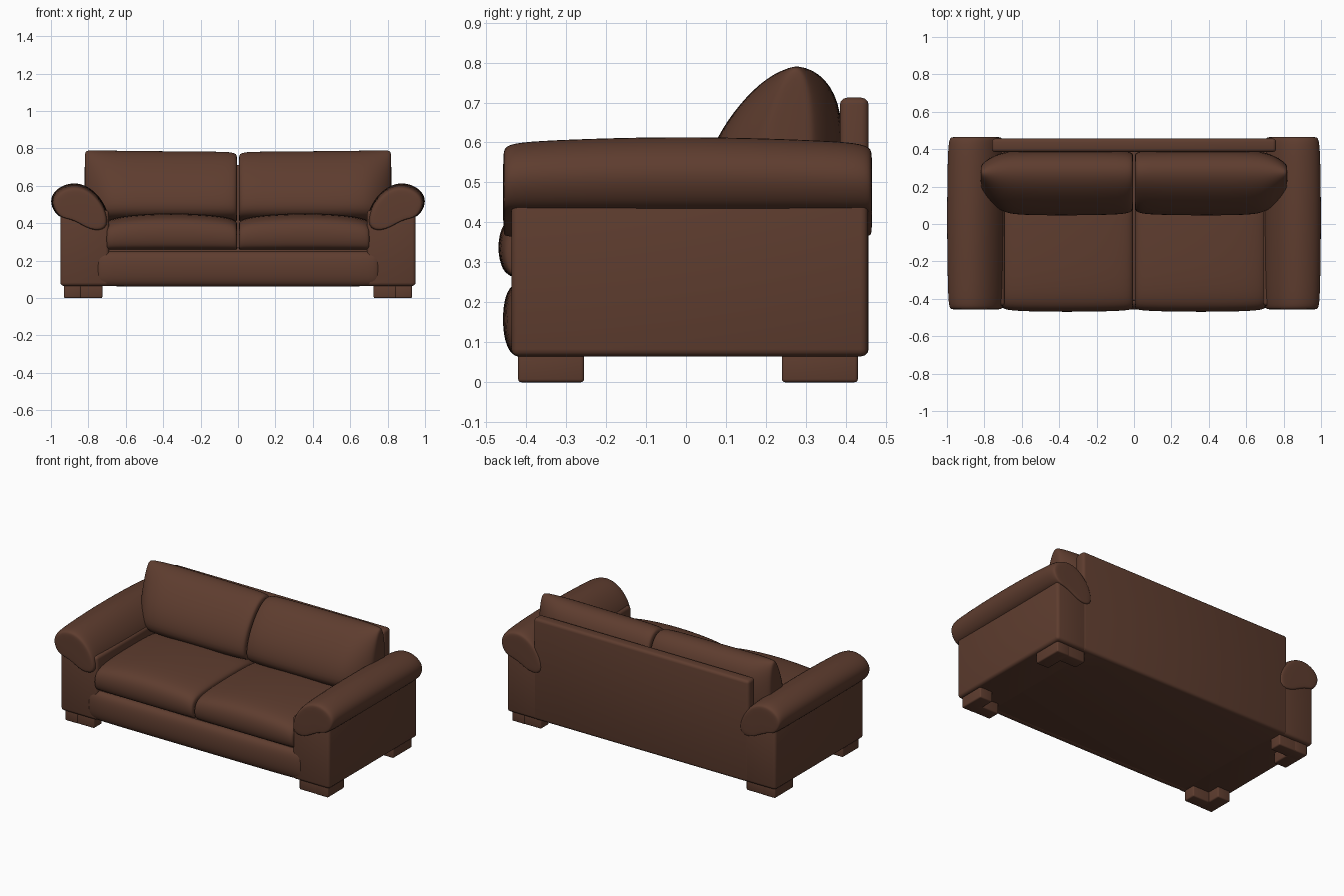
import bpy, bmesh, math

if "Cube" in bpy.data.objects:
    bpy.data.objects.remove(bpy.data.objects["Cube"])

leather = bpy.data.materials.new("brown leather")
leather.diffuse_color = (0.112, 0.046, 0.028, 1)
leather.use_nodes = True
leather.node_tree.nodes["Principled BSDF"].inputs["Base Color"].default_value = leather.diffuse_color


def finish(name, bm, angle):
    bmesh.ops.recalc_face_normals(bm, faces=bm.faces)
    me = bpy.data.meshes.new(name)
    bm.to_mesh(me)
    bm.free()
    me.materials.append(leather)
    ob = bpy.data.objects.new(name, me)
    bpy.context.collection.objects.link(ob)
    bpy.ops.object.select_all(action='DESELECT')
    bpy.context.view_layer.objects.active = ob
    ob.select_set(True)
    bpy.ops.object.shade_smooth_by_angle(angle=math.radians(angle))
    return ob


def box(name, lo, hi, bevel):
    bm = bmesh.new()
    bmesh.ops.create_cube(bm, size=1)
    for v in bm.verts:
        v.co = [(a + b) / 2 + c * (b - a) for a, b, c in zip(lo, hi, v.co)]
    bmesh.ops.bevel(bm, geom=bm.edges[:], offset=bevel, segments=3,
                    profile=0.5, affect='EDGES')
    return finish(name, bm, 40)


def loft(name, profile, stations, centre, axis, side=1):
    """Skin a closed profile through stations (position, width scale, height scale)."""
    bm = bmesh.new()
    rings = []
    for pos, sw, sh in stations:
        ring = []
        for u, z in profile:
            w = centre[0] + (u - centre[0]) * sw
            h = centre[1] + (z - centre[1]) * sh
            co = (pos * side, w, h) if axis == 'x' else (w * side, pos, h)
            ring.append(bm.verts.new(co))
        rings.append(ring)
    n = len(profile)
    for a, b in zip(rings, rings[1:]):
        for i in range(n):
            j = (i + 1) % n
            bm.faces.new((a[i], a[j], b[j], b[i]))
    bm.faces.new(rings[0])
    bm.faces.new(rings[-1])
    ob = finish(name, bm, 180)
    sub = ob.modifiers.new("soften", 'SUBSURF')
    sub.levels = sub.render_levels = 2
    return ob


# Plinth with a padded front rail
box("base", (-0.72, -0.41, 0.065), (0.72, 0.44, 0.27), 0.01)
rail = [(-0.41, 0.062), (-0.435, 0.066), (-0.454, 0.10), (-0.46, 0.16),
        (-0.453, 0.22), (-0.43, 0.252), (-0.38, 0.255), (-0.37, 0.064)]
loft("front_rail", rail, [(-0.76, 0.6, 0.9), (-0.74, 0.9, 1), (-0.6, 1, 1), (0, 1, 1),
                          (0.6, 1, 1), (0.74, 0.9, 1), (0.76, 0.6, 0.9)],
     (-0.38, 0.16), 'x')

# Flat outer back
box("back_panel", (-0.76, 0.385, 0.065), (0.76, 0.457, 0.712), 0.018)

arm_roll = [(0.685, 0.36), (0.69, 0.45), (0.725, 0.525), (0.785, 0.59), (0.86, 0.62),
            (0.93, 0.608), (0.985, 0.572), (1.006, 0.52), (0.985, 0.462),
            (0.95, 0.428), (0.88, 0.42), (0.78, 0.35)]
roll_stations = [(-0.458, 0.8, 0.78), (-0.454, 0.9, 0.87), (-0.425, 0.955, 0.93),
                 (-0.3, 0.98, 0.965), (-0.08, 1, 1), (0.15, 1, 0.99), (0.35, 0.98, 0.95),
                 (0.43, 0.95, 0.92), (0.462, 0.9, 0.86), (0.466, 0.8, 0.78)]

seat = [(-0.43, 0.25), (-0.46, 0.28), (-0.472, 0.335), (-0.46, 0.40), (-0.41, 0.437),
        (-0.25, 0.453), (0.05, 0.452), (0.22, 0.44), (0.23, 0.26), (-0.1, 0.25)]
seat_stations = [(0.004, 0.93, 0.72), (0.008, 0.965, 0.8), (0.04, 0.985, 0.9),
                 (0.17, 1, 0.98), (0.36, 1.005, 1.02), (0.54, 1, 0.98),
                 (0.66, 0.985, 0.9), (0.70, 0.96, 0.8), (0.705, 0.92, 0.72)]

cushion = [(0.045, 0.43), (0.045, 0.53), (0.08, 0.62), (0.135, 0.70), (0.20, 0.765),
           (0.27, 0.796), (0.335, 0.78), (0.385, 0.71), (0.395, 0.58), (0.385, 0.43),
           (0.22, 0.40)]
cushion_stations = [(0.004, 0.82, 0.90), (0.008, 0.90, 0.95), (0.035, 0.97, 0.98),
                    (0.15, 1, 0.985), (0.4, 1.01, 0.99), (0.6, 1, 0.995),
                    (0.70, 0.95, 1), (0.775, 0.68, 1.005), (0.815, 0.42, 1.0),
                    (0.82, 0.3, 0.95)]

for side, label in ((-1, "left"), (1, "right")):
    def mirrored_box(name, x0, x1, y0, y1, z0, z1, bevel):
        xs = sorted((x0 * side, x1 * side))
        return box(name, (xs[0], y0, z0), (xs[1], y1, z1), bevel)

    # Arm: boxy body with a soft roll on top
    mirrored_box(label + "_arm_body", 0.69, 0.95, -0.437, 0.455, 0.065, 0.47, 0.018)
    loft(label + "_arm_roll", arm_roll, roll_stations, (0.84, 0.42), 'y', side)

    # Cushions
    loft(label + "_seat_cushion", seat, seat_stations, (-0.1, 0.25), 'x', side)
    loft(label + "_back_cushion", cushion, cushion_stations, (0.27, 0.42), 'x', side)

    # L-shaped bracket feet
    for end, y0, y1, f0, f1 in (("front", -0.42, -0.255, -0.42, -0.335),
                                ("back", 0.24, 0.43, 0.345, 0.43)):
        mirrored_box(f"{label}_{end}_foot_side", 0.84, 0.93, y0, y1, 0, 0.075, 0.008)
        mirrored_box(f"{label}_{end}_foot_face", 0.725, 0.925, f0 + 0.002, f1 - 0.002,
                     0, 0.075, 0.008)
